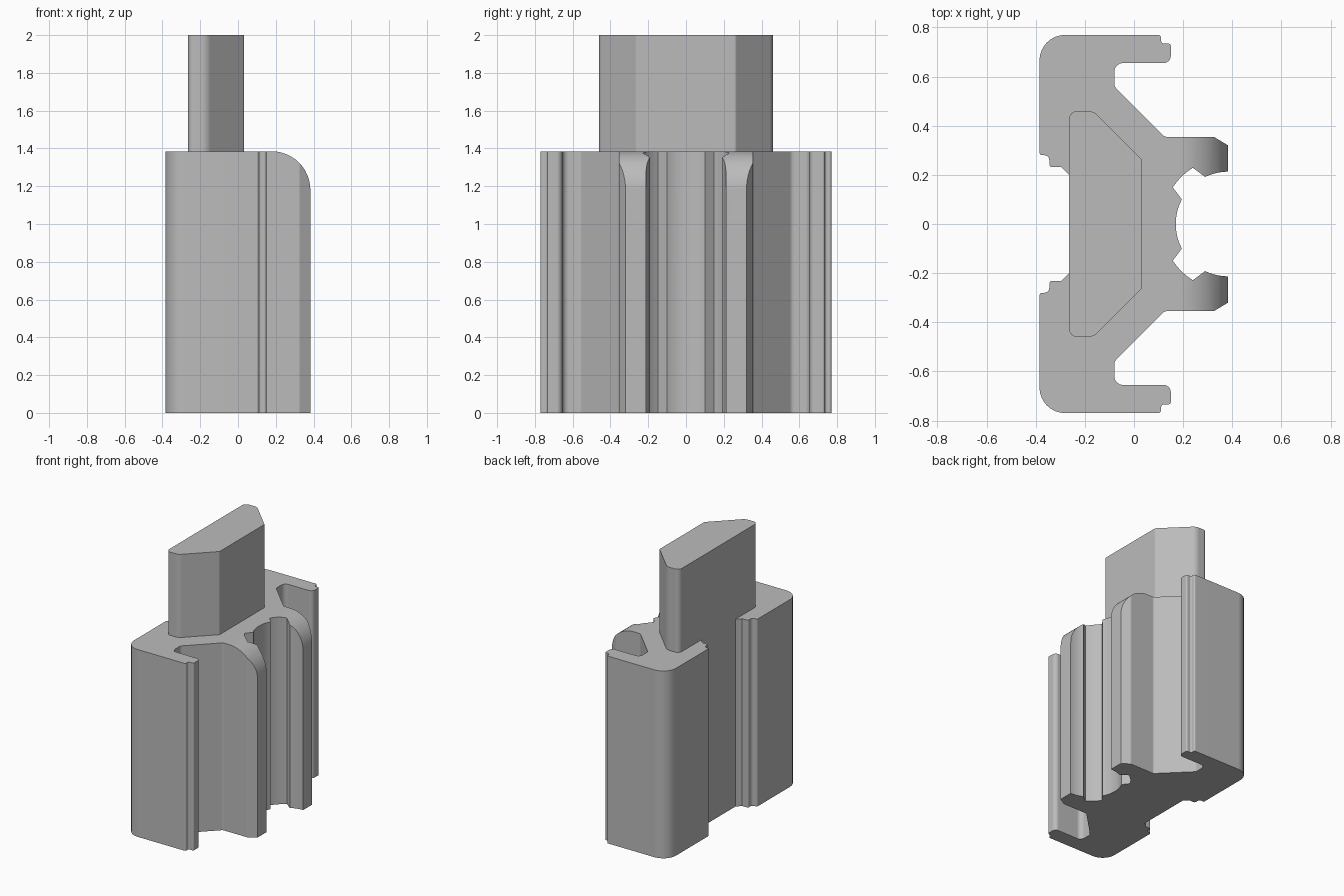
import bpy
import bmesh
from math import cos, sin, tan, pi, radians
from mathutils import Vector

cube = bpy.data.objects.get("Cube")
if cube:
    bpy.data.objects.remove(cube, do_unlink=True)

BODY_TOP = 1.385
TOP = 2.0

grey = bpy.data.materials.new("light grey")
grey.use_nodes = True
colour = (0.5, 0.5, 0.5, 1)
grey.diffuse_color = colour
grey.node_tree.nodes["Principled BSDF"].inputs["Base Color"].default_value = colour


def arc(cx, cy, r, a0, a1, n=8):
    """Points on an arc, angles in degrees."""
    angles = [radians(a0 + (a1 - a0) * i / n) for i in range(n + 1)]
    return [Vector((cx + r * cos(a), cy + r * sin(a))) for a in angles]


def rounded(corners, n=8):
    """Open path whose corners (x, y, radius) are filleted."""
    pts = [Vector(c[:2]) for c in corners]
    out = []
    for i, p in enumerate(pts):
        r = corners[i][2] if len(corners[i]) > 2 else 0
        if r == 0 or i in (0, len(pts) - 1):
            out.append(p)
            continue
        u = (pts[i - 1] - p).normalized()
        v = (pts[i + 1] - p).normalized()
        half = u.angle(v) / 2
        centre = p + (u + v).normalized() * (r / sin(half))
        start = p + u * (r / tan(half)) - centre
        end = p + v * (r / tan(half)) - centre
        sweep = start.angle(end)
        for k in range(n + 1):
            t = k / n
            out.append(centre + (start * sin((1 - t) * sweep) + end * sin(t * sweep)) / sin(sweep))
    return out


def mirrored(half):
    """Close a half outline across y = 0."""
    return half + [Vector((p.x, -p.y)) for p in reversed(half)]


def prism(name, outline, place, extrude):
    bm = bmesh.new()
    face = bm.faces.new([bm.verts.new(place(p)) for p in outline])
    res = bmesh.ops.extrude_face_region(bm, geom=[face])
    moved = [g for g in res["geom"] if isinstance(g, bmesh.types.BMVert)]
    bmesh.ops.translate(bm, verts=moved, vec=extrude)
    bmesh.ops.recalc_face_normals(bm, faces=bm.faces)
    mesh = bpy.data.meshes.new(name)
    bm.to_mesh(mesh)
    bm.free()
    mesh.materials.append(grey)
    obj = bpy.data.objects.new(name, mesh)
    bpy.context.collection.objects.link(obj)
    return obj


def activate(obj):
    bpy.ops.object.select_all(action="DESELECT")
    obj.select_set(True)
    bpy.context.view_layer.objects.active = obj


def finish(obj):
    activate(obj)
    bpy.ops.object.shade_smooth_by_angle(angle=radians(30))
    mod = obj.modifiers.new("flat face normals", "WEIGHTED_NORMAL")
    mod.keep_sharp = True


# Body outline: stepped back, rounded flange, lipped channel, gripping jaw
half = rounded([
    (-0.265, 0.2), (-0.297, 0.232), (-0.345, 0.232, 0.012), (-0.345, 0.28, 0.02),
    (-0.385, 0.28, 0.012), (-0.385, 0.77, 0.105), (0.11, 0.77, 0.012),
    (0.11, 0.735, 0.012), (0.15, 0.735, 0.012), (0.15, 0.655, 0.03),
    (-0.08, 0.655, 0.035), (-0.08, 0.56, 0.03), (0.125, 0.355, 0.02),
    (0.325, 0.355, 0.02), (0.383, 0.32)])
# Socket arcs inside the jaw, with a wider relief groove between them
for radius, a0, a1 in ((0.213, 90, 116), (0.27, 122, 146.5), (0.213, 152, 176)):
    half += arc(0.383, 0, radius, a0, a1)
body = prism("body", mirrored(half), lambda p: (p.x, p.y, 0), (0, 0, BODY_TOP))

# Round the upper edge of the jaw with a side-profile cutter
side = [Vector((-1, -1)), Vector((1, -1)), Vector((1, 1.18)), Vector((0.383, 1.18))]
side += arc(0.178, BODY_TOP - 0.205, 0.205, 0, 90, 16)[1:]
side += [Vector((0.17, 1.6)), Vector((-1, 1.6))]
side[1].x = side[2].x = 0.6
side[2:4] = [Vector((0.6, 1.0)), Vector((0.383, 1.0)), Vector((0.383, 1.18))]
cutter = prism("jaw_cutter", side, lambda p: (p.x, -1, p.y), (0, 2, 0))
cutter.hide_render = True
mod = body.modifiers.new("jaw rounding", "BOOLEAN")
mod.operation = "INTERSECT"
mod.solver = "EXACT"
mod.object = cutter
activate(body)
bpy.ops.object.modifier_apply(modifier=mod.name)
bpy.data.objects.remove(cutter, do_unlink=True)
finish(body)

# Tongue standing on the body
tongue_half = rounded([(-0.265, 0.3), (-0.265, 0.46, 0.035), (-0.165, 0.46, 0.06),
                       (0.033, 0.262, 0.02), (0.033, 0.2)])
tongue = prism("tongue", mirrored(tongue_half), lambda p: (p.x, p.y, BODY_TOP),
               (0, 0, TOP - BODY_TOP))
finish(tongue)
